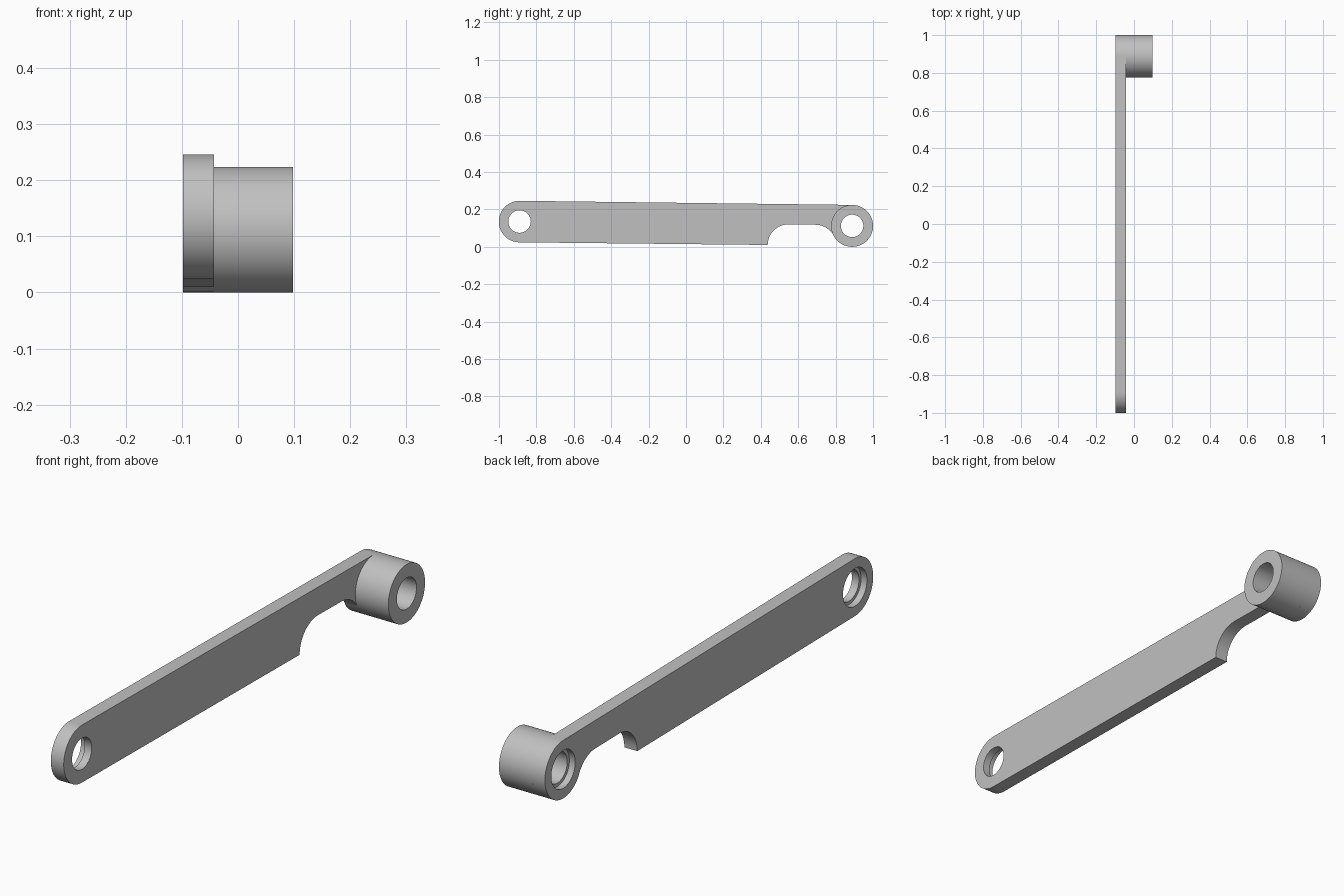
import bpy, bmesh
from math import cos, sin, radians, pi
from mathutils import Matrix

cube = bpy.data.objects.get("Cube")
if cube:
    bpy.data.objects.remove(cube)

grey = bpy.data.materials.new("plain grey")
grey.use_nodes = True
colour = (0.53, 0.53, 0.53, 1)
grey.diffuse_color = colour
grey.node_tree.nodes["Principled BSDF"].inputs["Base Color"].default_value = colour

# Shared dimensions: centres are (y, z)
FRONT, BACK = (-0.89, 0.135), (0.888, 0.112)
OUTER, BORE, RECESS = 0.111, 0.06, 0.073
X_OUT, X_LEDGE, X_IN, X_BOSS = -0.098, -0.073, -0.043, 0.098


def arc(centre, radius, start, end, steps):
    angles = [radians(start + (end - start) * i / steps) for i in range(steps + 1)]
    return [(centre[0] + radius * cos(a), centre[1] + radius * sin(a)) for a in angles]


def add_object(name, bm):
    bmesh.ops.recalc_face_normals(bm, faces=bm.faces)
    mesh = bpy.data.meshes.new(name)
    bm.to_mesh(mesh)
    bm.free()
    obj = bpy.data.objects.new(name, mesh)
    mesh.materials.append(grey)
    bpy.context.collection.objects.link(obj)
    return obj


def extrude_outline(name, points, x0, x1):
    bm = bmesh.new()
    face = bm.faces.new([bm.verts.new((x0, y, z)) for y, z in points])
    grown = bmesh.ops.extrude_face_region(bm, geom=[face], use_keep_orig=True)
    moved = [v for v in grown["geom"] if isinstance(v, bmesh.types.BMVert)]
    bmesh.ops.translate(bm, verts=moved, vec=(x1 - x0, 0, 0))
    return add_object(name, bm)


def smooth(obj):
    bpy.ops.object.select_all(action="DESELECT")
    obj.select_set(True)
    bpy.context.view_layer.objects.active = obj
    bpy.ops.object.shade_smooth_by_angle(angle=radians(30))


# Arm outline: rounded ends, straight edges and a rounded relief under the back
outline = arc(FRONT, OUTER, 90, 270, 32)
outline += arc((0.547, 0.01), 0.11, 180, 90, 16)
outline += arc((0.692, 0.006), 0.112, 90, 28.4, 12)
outline += arc(BACK, OUTER + 0.001, 208.4, 450, 44)[1:]
arm = extrude_outline("arm", outline, X_OUT, X_IN)

# Stepped holes at both ends: through bore plus a wider recess on the outer face
for centre in (FRONT, BACK):
    for radius, depth_end in ((BORE, X_IN + 0.05), (RECESS, X_LEDGE)):
        circle = arc(centre, radius, 0, 360, 64)[:-1]
        cutter = extrude_outline("hole_cutter", circle, X_OUT - 0.05, depth_end)
        cutter.hide_render = True
        cut = arm.modifiers.new("hole", "BOOLEAN")
        cut.operation, cut.solver, cut.object = "DIFFERENCE", "EXACT", cutter
        bpy.context.view_layer.objects.active = arm
        bpy.ops.object.modifier_apply(modifier=cut.name)
        bpy.data.objects.remove(cutter)
smooth(arm)

# Boss sleeve on the back end, lathed and left open where it joins the arm
bm = bmesh.new()
profile = [(X_IN, OUTER + 0.001), (X_BOSS, OUTER + 0.001), (X_BOSS, BORE), (X_IN, BORE)]
verts = [bm.verts.new((x, 0, r)) for x, r in profile]
edges = [bm.edges.new(pair) for pair in zip(verts, verts[1:])]
bmesh.ops.spin(bm, geom=verts + edges, cent=(0, 0, 0), axis=(1, 0, 0),
               angle=2 * pi, steps=64, use_merge=True)
bmesh.ops.remove_doubles(bm, verts=bm.verts, dist=0.0001)
bmesh.ops.transform(bm, matrix=Matrix.Translation((0, *BACK)), verts=bm.verts)
boss = add_object("boss_sleeve", bm)
# An open shell can be oriented inside out: make the end cap face outward
cap = max(boss.data.polygons, key=lambda p: p.center.x)
if cap.normal.x < 0:
    boss.data.flip_normals()
smooth(boss)
